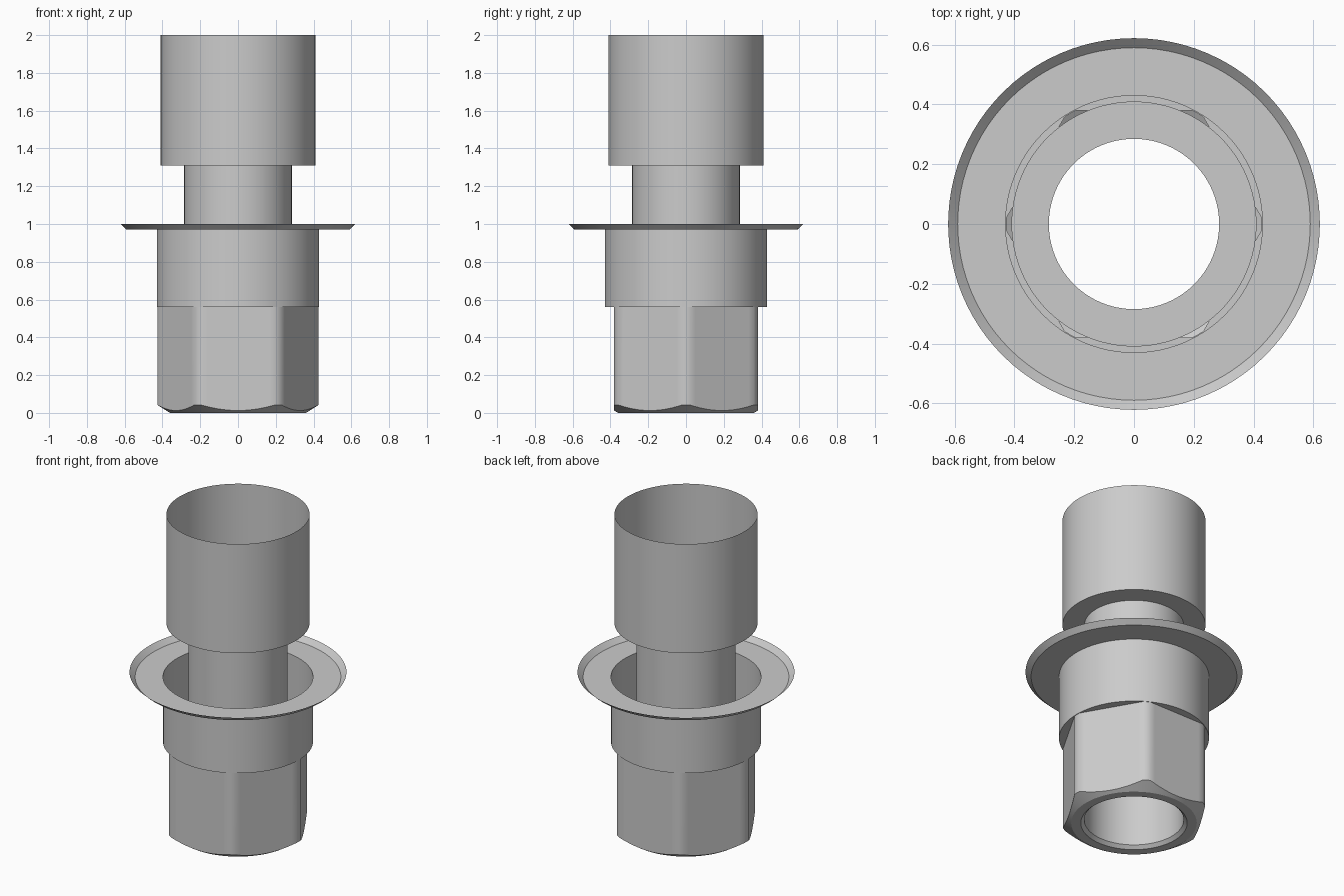
import bpy, bmesh, math

if "Cube" in bpy.data.objects:
    bpy.data.objects.remove(bpy.data.objects["Cube"])

metal = bpy.data.materials.new("plain grey metal")
metal.diffuse_color = (0.6, 0.6, 0.6, 1)
metal.use_nodes = True
metal.node_tree.nodes["Principled BSDF"].inputs["Base Color"].default_value = metal.diffuse_color

FLAT, CORNER = 0.38, 0.427          # hex apothem and rounded corner radius
COLLAR, BORE, CUP = 0.43, 0.285, 0.41

# Angles: fine steps over each flat plus the exact edges of the rounded corners
half = math.acos(FLAT / CORNER)
edge = math.pi / 6 - half
angles = []
for side in range(6):
    corner = side * math.pi / 3
    angles += [corner - edge, corner]
    angles += [corner + edge + 2 * half * i / 14 for i in range(14)]


def hex_radius(a):
    off = (a + 1e-9) % (math.pi / 3) - math.pi / 6
    return min(CORNER, FLAT / math.cos(off))


def hex_chamfer(a):
    r = hex_radius(a)
    return r, (r - 0.36) / 1.6


def sheet(name, rings):
    """Skin rings given as (radius, z) or as a function of angle."""
    bm = bmesh.new()
    loops = []
    for ring in rings:
        loop = []
        for a in angles:
            r, z = ring(a) if callable(ring) else ring
            loop.append(bm.verts.new((r * math.cos(a), r * math.sin(a), z)))
        loops.append(loop)
    n = len(angles)
    for low, high in zip(loops, loops[1:]):
        for i in range(n):
            j = (i + 1) % n
            bm.faces.new((low[i], low[j], high[j], high[i]))
    mesh = bpy.data.meshes.new(name)
    bm.to_mesh(mesh)
    bm.free()
    mesh.materials.append(metal)
    obj = bpy.data.objects.new(name, mesh)
    bpy.context.collection.objects.link(obj)
    bpy.ops.object.select_all(action='DESELECT')
    obj.select_set(True)
    bpy.context.view_layer.objects.active = obj
    bpy.ops.object.shade_smooth_by_angle(angle=math.radians(30))
    return obj


# Chamfered hex nut with its bottom face and the shelf under the collar
sheet("hex_base", [(0.305, 0), (0.36, 0), hex_chamfer,
                   lambda a: (hex_radius(a), 0.56), (COLLAR, 0.56)])
# Round collar, open at the top
sheet("collar", [(COLLAR, 0.56), (COLLAR, 0.97)])
# Thin dished flange with a flared rim
sheet("flange", [(COLLAR, 0.97), (0.59, 0.97), (0.622, 1.0)])
# Through tube with a small bevel at its mouth
sheet("inner_tube", [(0.305, 0), (BORE, 0.02), (BORE, 1.31)])
# Open cup on top with a ring-shaped floor
sheet("top_cup", [(BORE, 1.31), (CUP, 1.31), (CUP, 2.0)])
